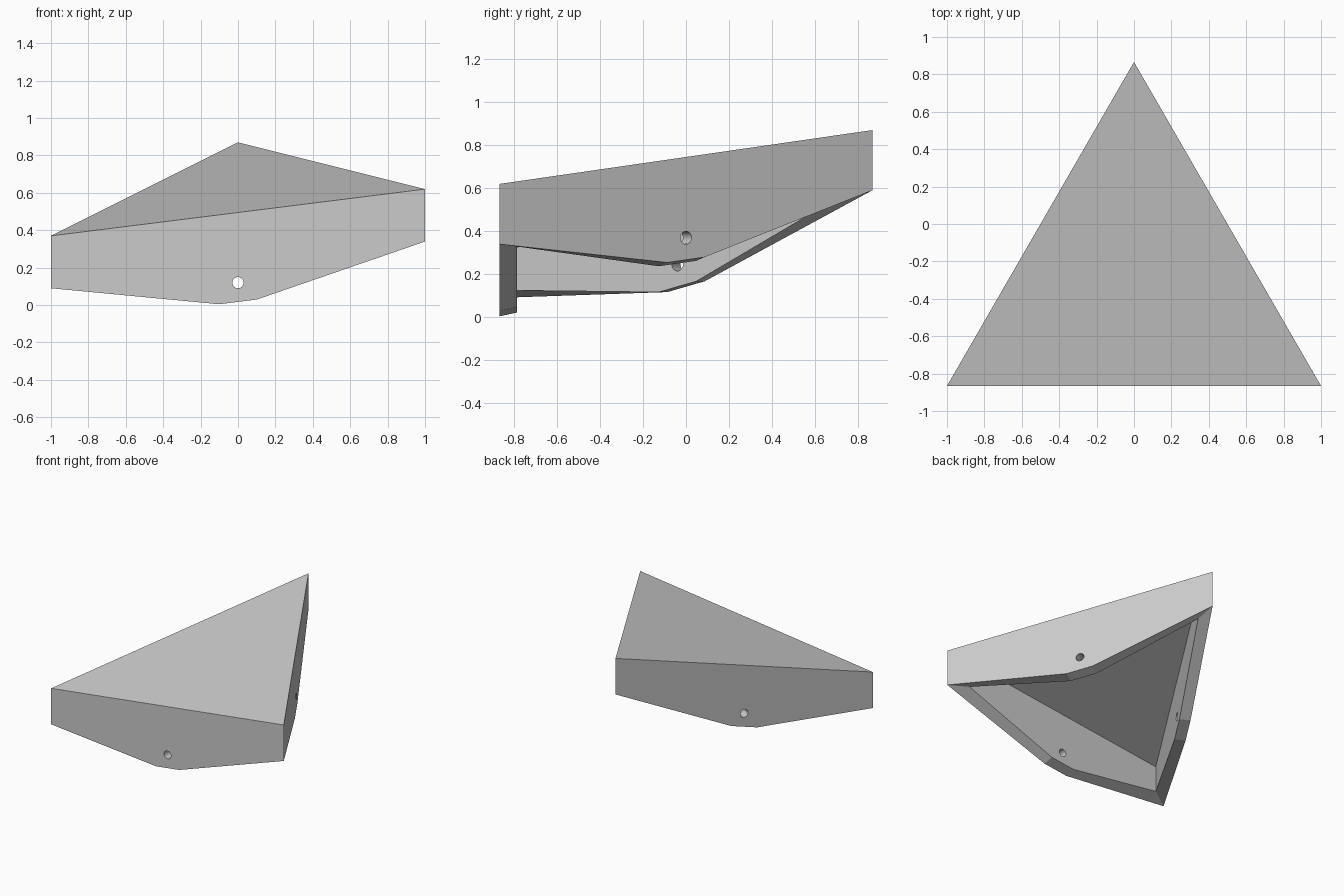
import bpy, bmesh
from math import radians, sin, cos
from mathutils import Vector, Matrix

cube = bpy.data.objects.get("Cube")
if cube:
    bpy.data.objects.remove(cube, do_unlink=True)

WALL = 0.08          # wall thickness
ROOF = 0.08          # roof thickness
CORNER, BELLY = 0.28, 0.478   # skirt depth at corners and at mid wall
HOLE_DEPTH, HOLE_R = 0.375, 0.03
INRADIUS = 0.5774
CENTRE = Vector((0, -0.2887))
SIDES = [radians(a) for a in (-90, 30, 150)]


def on_slope(p, depth):
    """Point at a vertical depth below the tilted roof plane."""
    return Vector((p.x, p.y, 0.6825 + 0.125 * p.x + 0.2165 * p.y - depth))


def wall_point(angle, along, inset):
    n = Vector((cos(angle), sin(angle)))
    t = Vector((-n.y, n.x))
    return CENTRE + n * (INRADIUS - inset) + t * along


def corner(i, inset):
    half = (INRADIUS - inset) * 3 ** 0.5
    return wall_point(SIDES[i % 3], -half, inset)


grey = bpy.data.materials.new("plain grey")
grey.use_nodes = True
grey.diffuse_color = (0.6, 0.6, 0.6, 1)
grey.node_tree.nodes["Principled BSDF"].inputs["Base Color"].default_value = (0.6, 0.6, 0.6, 1)

# Hollow triangular cap: outer and inner skins joined by the skirt's underside
bm = bmesh.new()
skins = []
for inset, roof in ((0, 0), (WALL, ROOF)):
    top = [bm.verts.new(on_slope(corner(i, inset), roof)) for i in range(3)]
    low = [bm.verts.new(on_slope(corner(i, inset), CORNER)) for i in range(3)]
    edges = []
    for i, a in enumerate(SIDES):
        belly = [bm.verts.new(on_slope(wall_point(a, s, inset), BELLY)) for s in (-0.1, 0.1)]
        edge = [low[i], *belly, low[(i + 1) % 3]]
        bm.faces.new([top[i], *edge, top[(i + 1) % 3]])
        edges.append(edge)
    bm.faces.new(top)
    skins.append(edges)
for outer, inner in zip(*skins):
    for k in range(3):
        bm.faces.new([outer[k], outer[k + 1], inner[k + 1], inner[k]])
bmesh.ops.recalc_face_normals(bm, faces=bm.faces)
mesh = bpy.data.meshes.new("triangular_cap")
bm.to_mesh(mesh)
bm.free()
cap = bpy.data.objects.new("triangular_cap", mesh)
bpy.context.collection.objects.link(cap)
mesh.materials.append(grey)

# One level screw hole through the middle of each wall
bm = bmesh.new()
for a in SIDES:
    at = on_slope(wall_point(a, 0, 0), HOLE_DEPTH)
    at.xy = wall_point(a, 0, WALL / 2)
    turn = Vector((cos(a), sin(a), 0)).to_track_quat('Z', 'Y').to_matrix().to_4x4()
    bmesh.ops.create_cone(bm, cap_ends=True, segments=32, radius1=HOLE_R, radius2=HOLE_R,
                          depth=WALL * 2, matrix=Matrix.Translation(at) @ turn)
drill_mesh = bpy.data.meshes.new("hole_cutter")
bm.to_mesh(drill_mesh)
bm.free()
drill = bpy.data.objects.new("hole_cutter", drill_mesh)
bpy.context.collection.objects.link(drill)
drill.hide_render = True
drill_mesh.materials.append(grey)

bpy.ops.object.select_all(action='DESELECT')
cap.select_set(True)
bpy.context.view_layer.objects.active = cap
cut = cap.modifiers.new("screw_holes", 'BOOLEAN')
cut.operation, cut.solver, cut.object = 'DIFFERENCE', 'EXACT', drill
bpy.ops.object.modifier_apply(modifier=cut.name)
bpy.data.objects.remove(drill, do_unlink=True)
bpy.ops.object.shade_smooth_by_angle(angle=radians(15))
